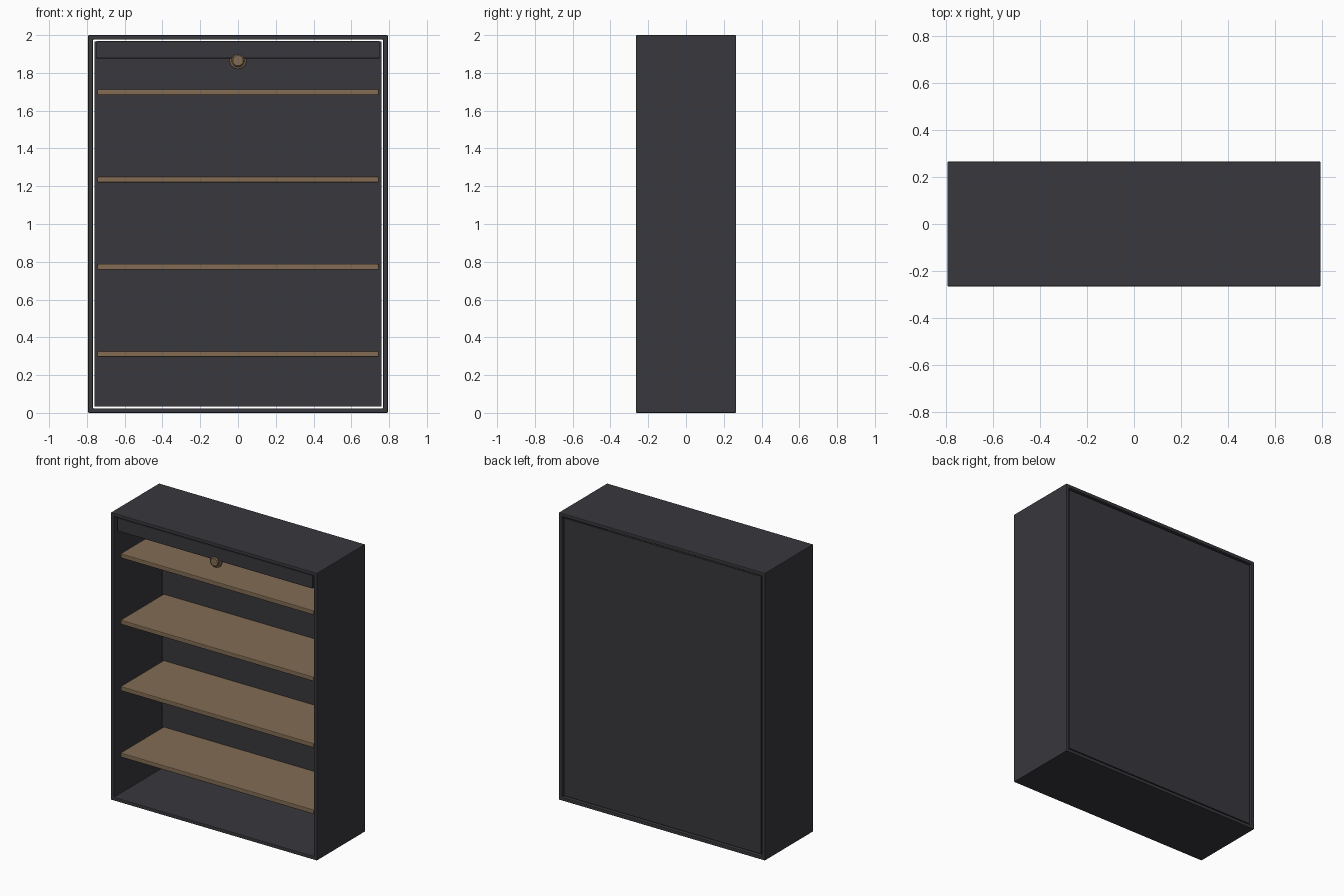
import bpy, bmesh, math
from mathutils import Matrix

if "Cube" in bpy.data.objects:
    bpy.data.objects.remove(bpy.data.objects["Cube"])


def material(name, rgb):
    m = bpy.data.materials.new(name)
    m.diffuse_color = (*rgb, 1.0)
    m.use_nodes = True
    m.node_tree.nodes["Principled BSDF"].inputs["Base Color"].default_value = m.diffuse_color
    return m


CHARCOAL = material("charcoal", (0.040, 0.040, 0.047))
WOOD = material("brown_wood", (0.225, 0.150, 0.087))


def finish(name, bm, mat, bevel=0.0):
    bmesh.ops.recalc_face_normals(bm, faces=bm.faces)
    me = bpy.data.meshes.new(name)
    bm.to_mesh(me)
    bm.free()
    me.materials.append(mat)
    ob = bpy.data.objects.new(name, me)
    bpy.context.collection.objects.link(ob)
    if bevel:
        mod = ob.modifiers.new("edge_bevel", "BEVEL")
        mod.width = bevel
        mod.segments = 2
        mod.limit_method = "ANGLE"
    return ob


def box_mesh(x, y, z):
    """Box from (min, max) ranges."""
    bm = bmesh.new()
    bmesh.ops.create_cube(bm, size=1)
    for v in bm.verts:
        v.co = [r[0] if c < 0 else r[1] for c, r in zip(v.co, (x, y, z))]
    return bm


# cabinet carcass: an open frame, front and back faces inset and joined through
W, D, H, T = 0.793, 0.265, 2.0, 0.034
bm = box_mesh((-W, W), (-D, D), (0, H))
ends = [f for f in bm.faces if abs(f.normal.y) > 0.9]
bmesh.ops.inset_individual(bm, faces=ends, thickness=T)
loops = [e for f in ends for e in f.edges]
bmesh.ops.delete(bm, geom=ends, context="FACES_ONLY")
bmesh.ops.bridge_loops(bm, edges=loops)
finish("cabinet_frame", bm, CHARCOAL, 0.004)

# back panel, slightly recessed
finish("back_panel", box_mesh((-W + T, W - T), (0.246, 0.257), (T, H - T)), CHARCOAL)

# four shelves
for i in range(4):
    top = 0.327 + 0.462 * i
    finish(f"shelf_{i + 1}",
           box_mesh((-0.744, 0.744), (-0.23, 0.246), (top - 0.031, top)),
           WOOD, 0.005)

# top rail
finish("top_rail", box_mesh((-0.753, 0.753), (-0.255, -0.225), (1.877, 1.968)),
       CHARCOAL, 0.004)

# stepped round knob under the rail, lathed about the y axis
profile = [(0.0, -0.264), (0.027, -0.264), (0.033, -0.259), (0.034, -0.252),
           (0.044, -0.248), (0.046, -0.240), (0.042, -0.228), (0.0, -0.226)]
bm = bmesh.new()
verts = [bm.verts.new((r, y, 0)) for r, y in profile]
edges = [bm.edges.new(p) for p in zip(verts, verts[1:])]
bmesh.ops.spin(bm, geom=verts + edges, cent=(0, 0, 0), axis=(0, 1, 0),
               angle=2 * math.pi, steps=24)
bmesh.ops.remove_doubles(bm, verts=bm.verts, dist=1e-5)
bmesh.ops.transform(bm, matrix=Matrix.Translation((0, 0, 1.865)), verts=bm.verts)
knob = finish("knob", bm, WOOD)
bpy.context.view_layer.objects.active = knob
knob.select_set(True)
bpy.ops.object.shade_smooth_by_angle(angle=math.radians(35))
